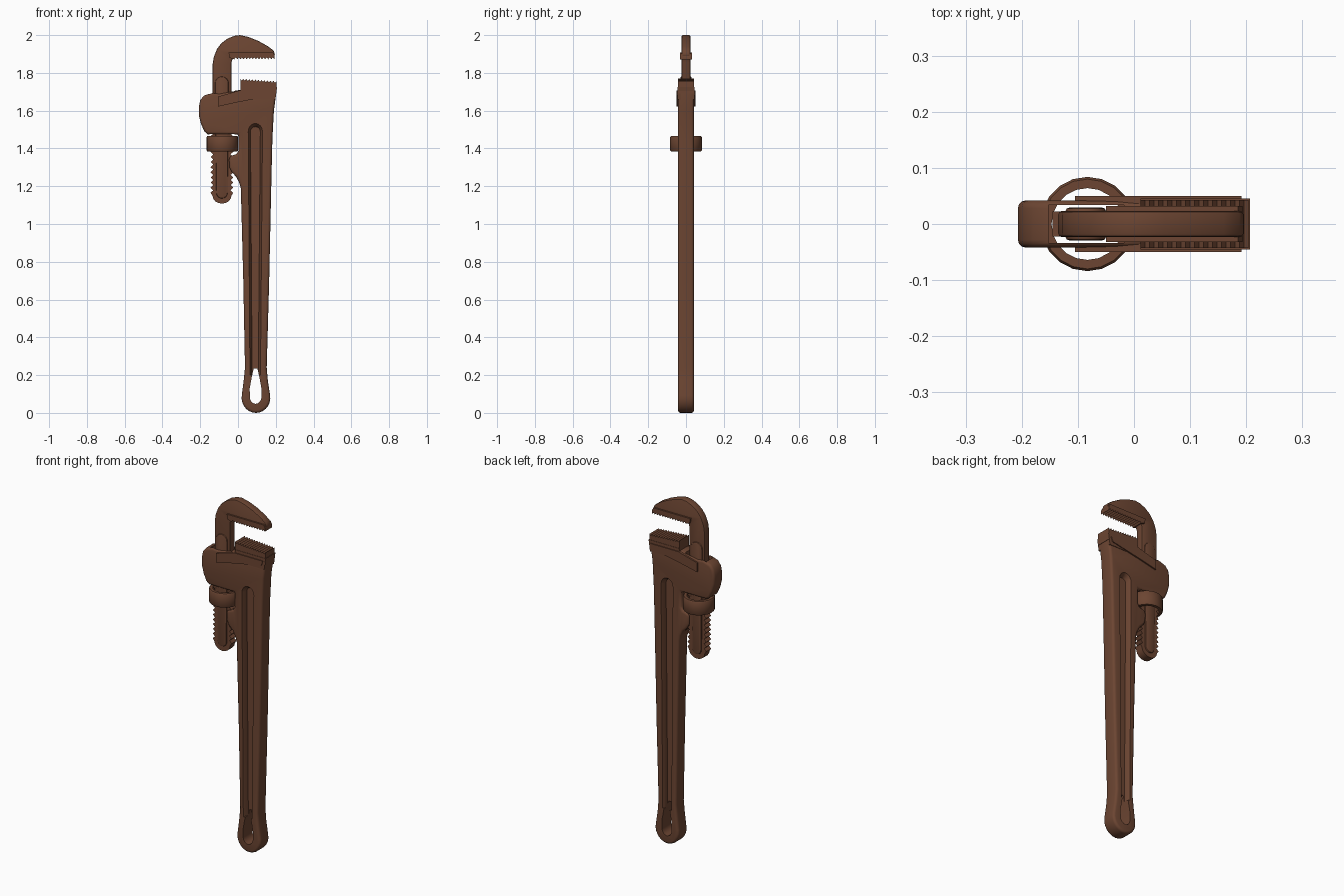
import bpy, bmesh, math

if "Cube" in bpy.data.objects:
    bpy.data.objects.remove(bpy.data.objects["Cube"])

rust = bpy.data.materials.new("rust_brown")
rust.diffuse_color = (0.15, 0.06, 0.032, 1)
rust.use_nodes = True
rust.node_tree.nodes["Principled BSDF"].inputs["Base Color"].default_value = rust.diffuse_color


def loft(name, layers):
    """Solid through matching x-z outlines, each placed at its own y."""
    bm = bmesh.new()
    rings = [[bm.verts.new((x, y, z)) for x, z in pts] for y, pts in layers]
    n = len(rings[0])
    for a, b in zip(rings, rings[1:]):
        for i in range(n):
            j = (i + 1) % n
            bm.faces.new((a[i], a[j], b[j], b[i]))
    bm.faces.new(rings[0])
    bm.faces.new(rings[-1])
    bmesh.ops.recalc_face_normals(bm, faces=bm.faces)
    me = bpy.data.meshes.new(name)
    bm.to_mesh(me)
    bm.free()
    me.materials.append(rust)
    ob = bpy.data.objects.new(name, me)
    bpy.context.collection.objects.link(ob)
    return ob


def plate(name, pts, half, bevel=0.0, segs=2):
    ob = loft(name, [(-half, pts), (half, pts)])
    if bevel:
        m = ob.modifiers.new("bevel", "BEVEL")
        m.width, m.segments = bevel, segs
        m.limit_method, m.angle_limit = "ANGLE", math.radians(50)
        m.use_clamp_overlap = False
    return ob


def cut(ob, cutter):
    m = ob.modifiers.new("cut", "BOOLEAN")
    m.operation, m.solver, m.object = "DIFFERENCE", "EXACT", cutter
    cutter.hide_render = True
    cutters.append(cutter)


def arc(cx, cz, rx, rz, a0, a1, n):
    return [(cx + rx * math.cos(math.radians(a0 + (a1 - a0) * i / n)),
             cz + rz * math.sin(math.radians(a0 + (a1 - a0) * i / n)))
            for i in range(n + 1)]


def saw(x0, z0, x1, z1, n, dx, dz):
    """Sawtooth line whose valleys are moved by (dx, dz)."""
    pts = []
    for i in range(2 * n + 1):
        t, v = i / (2 * n), i % 2
        pts.append((x0 + (x1 - x0) * t + v * dx, z0 + (z1 - z0) * t + v * dz))
    return pts


cutters = []

# Handle and head in one outline, clockwise from the upper right
body = plate("handle_and_head", [
    (0.205, 1.71), (0.190, 1.60), (0.182, 1.45), (0.176, 1.20), (0.165, 0.70),
    (0.152, 0.24), (0.158, 0.17)]
    + arc(0.095, 0.08, 0.076, 0.08, 10, -190, 14)
    + [(0.030, 0.17), (0.037, 0.24), (0.028, 0.70), (0.015, 1.19),
       (0.006, 1.22), (-0.010, 1.25), (-0.035, 1.275), (-0.047, 1.30),
       (-0.049, 1.355), (-0.030, 1.365), (-0.008, 1.37), (0.004, 1.39),
       (0.003, 1.475), (-0.160, 1.475), (-0.178, 1.49), (-0.196, 1.53),
       (-0.207, 1.575), (-0.207, 1.62), (-0.200, 1.655), (-0.180, 1.68),
       (-0.135, 1.695), (-0.100, 1.69), (0.010, 1.71)], 0.042, 0.014, 3)


# Tapered channel on both faces of the handle, leaving a thin web
def channel(extra, z_low):
    top = arc(0.092, 1.49, 0.026 + extra, 0.025 + 1.5 * extra, 180, 0, 8)
    return top + [(0.107 + extra, z_low), (0.075 - extra, z_low)]


for s, side in ((-1, "front"), (1, "back")):
    cut(body, loft(side + "_channel_cutter",
                   [(s * 0.013, channel(0, 0.20)), (s * 0.030, channel(0.005, 0.20)),
                    (s * 0.060, channel(0.022, 0.20))]))

# Hanging hole at the end of the handle
hole = [(0.083, 0.235), (0.103, 0.235), (0.113, 0.19), (0.124, 0.13)] \
    + arc(0.093, 0.085, 0.031, 0.037, 10, -190, 10) + [(0.062, 0.13), (0.073, 0.19)]
cut(body, plate("hole_cutter", hole, 0.1))

# Slot through the head that the moving jaw slides in
cut(body, plate("slot_cutter", [(-0.152, 1.2), (-0.018, 1.2),
                                (-0.018, 1.9), (-0.152, 1.9)], 0.034))

# Ledge on the head below the fixed jaw
plate("head_ledge", [(-0.105, 1.675), (0.013, 1.708), (0.192, 1.708),
                     (0.182, 1.68), (0.0, 1.645), (-0.105, 1.622)], 0.05, 0.003, 1) \
    .modifiers.clear()
ledge = bpy.data.objects["head_ledge"]
cut(ledge, bpy.data.objects["slot_cutter"])

# Fixed jaw with teeth on top
plate("fixed_jaw", saw(0.012, 1.77, 0.204, 1.757, 12, 0, -0.010)
      + [(0.204, 1.69), (0.012, 1.69)], 0.043)
plate("fixed_jaw_base", [(0.02, 1.66), (0.198, 1.66), (0.207, 1.725), (0.012, 1.725)],
      0.045)

# Hook of the moving jaw
plate("hook_jaw", [
    (-0.135, 1.45), (-0.135, 1.84), (-0.128, 1.885), (-0.112, 1.925),
    (-0.088, 1.957), (-0.055, 1.982), (-0.020, 1.996), (0.010, 2.0),
    (0.055, 1.990), (0.110, 1.968), (0.160, 1.940), (0.188, 1.918),
    (0.195, 1.900), (0.193, 1.885), (-0.010, 1.885), (-0.028, 1.875),
    (-0.035, 1.855), (-0.035, 1.45)], 0.023, 0.006, 2)

# Toothed pad under the hook
plate("hook_jaw_teeth", [(-0.050, 1.908), (0.185, 1.908), (0.193, 1.895)]
      + saw(0.193, 1.872, -0.020, 1.872, 13, 0, 0.010)
      + [(-0.045, 1.880)], 0.032)

# Threaded shank of the moving jaw
plate("threaded_shank",
      saw(-0.145, 1.165, -0.145, 1.60, 16, 0.014, 0)
      + saw(-0.025, 1.60, -0.025, 1.165, 16, -0.014, 0)
      + arc(-0.085, 1.150, 0.050, 0.042, 0, -180, 8), 0.022)

# Raised rib along the shank
plate("shank_rib", arc(-0.086, 1.745, 0.036, 0.036, 180, 0, 8)
      + arc(-0.085, 1.165, 0.030, 0.030, 0, -180, 8), 0.029, 0.006, 2)

# Adjusting nut, a hollow ring around the shank
bm = bmesh.new()
n = 20
profile = [(0.064, 1.385), (0.080, 1.385), (0.084, 1.391), (0.084, 1.459),
           (0.080, 1.465), (0.064, 1.465)]
rings = []
for i in range(n):
    a = 2 * math.pi * i / n
    rings.append([bm.verts.new((-0.083 + r * math.cos(a), r * math.sin(a), z))
                  for r, z in profile])
for i in range(n):
    p, q = rings[i], rings[(i + 1) % n]
    for j in range(len(profile)):
        k = (j + 1) % len(profile)
        bm.faces.new((p[j], q[j], q[k], p[k]))
bmesh.ops.recalc_face_normals(bm, faces=bm.faces)
me = bpy.data.meshes.new("adjusting_nut")
bm.to_mesh(me)
bm.free()
me.materials.append(rust)
bpy.context.collection.objects.link(bpy.data.objects.new("adjusting_nut", me))

# Apply modifiers, remove the cutters, smooth while keeping edges sharp
parts = [o for o in bpy.context.scene.objects if o not in cutters]
for o in bpy.context.scene.objects:
    o.select_set(o in parts)
bpy.context.view_layer.objects.active = body
bpy.ops.object.convert(target="MESH")
for c in set(cutters):
    bpy.data.objects.remove(c)
bpy.ops.object.shade_smooth_by_angle(angle=math.radians(35))
